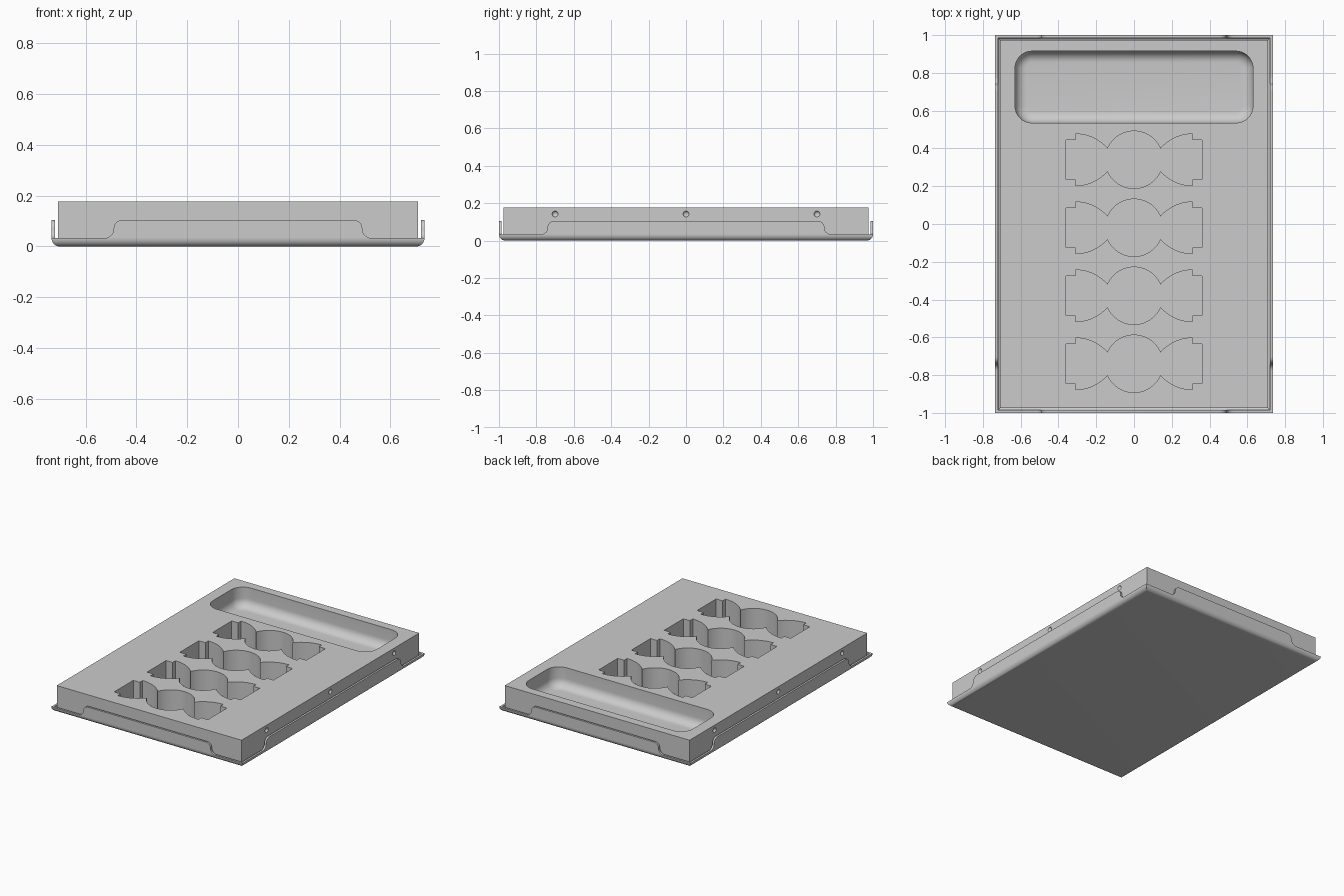
import bpy, bmesh
from math import sin, cos, pi, radians, sqrt, atan2
from mathutils import Vector

cube = bpy.data.objects.get("Cube")
if cube:
    bpy.data.objects.remove(cube)

HX, HY = 0.735, 1.0      # tray half sizes
BEND = 0.033             # outer bend radius of the tray
SHEET = 0.014            # sheet thickness
TOP = 0.177              # top of the insert

grey = bpy.data.materials.new("light grey")
grey.use_nodes = True
COLOUR = (0.6, 0.6, 0.6, 1)
grey.diffuse_color = COLOUR
grey.node_tree.nodes["Principled BSDF"].inputs["Base Color"].default_value = COLOUR


def finish(name, bm):
    """Turn a bmesh into a shaded object."""
    bmesh.ops.recalc_face_normals(bm, faces=bm.faces)
    mesh = bpy.data.meshes.new(name)
    bm.to_mesh(mesh)
    bm.free()
    mesh.materials.append(grey)
    obj = bpy.data.objects.new(name, mesh)
    bpy.context.collection.objects.link(obj)
    return obj


def shade(obj):
    bpy.ops.object.select_all(action="DESELECT")
    obj.select_set(True)
    bpy.context.view_layer.objects.active = obj
    bpy.ops.object.shade_smooth_by_angle(angle=radians(30))


def loft(name, rings):
    """Skin a list of equal closed rings and cap both ends."""
    bm = bmesh.new()
    loops = [[bm.verts.new(p) for p in ring] for ring in rings]
    for a, b in zip(loops, loops[1:]):
        for i in range(len(a)):
            j = (i + 1) % len(a)
            bm.faces.new((a[i], a[j], b[j], b[i]))
    bm.faces.new(loops[0])
    bm.faces.new(loops[-1])
    return finish(name, bm)


def rectangle(x, y, z):
    return [(-x, -y, z), (x, -y, z), (x, y, z), (-x, y, z)]


def arc(cx, cy, r, start, end, steps):
    return [(cx + r * cos(start + (end - start) * i / steps),
             cy + r * sin(start + (end - start) * i / steps)) for i in range(steps + 1)]


# Tray pan: rounded bottom bend, mitred corners, hollow inside
def bend_rings(radius, inset):
    rings = []
    for i in range(9):
        a = pi / 2 * i / 8
        side = inset + radius * (1 - sin(a))
        rings.append(rectangle(HX - side, HY - side, BEND - radius * cos(a)))
    return rings


tray = loft("tray_pan", bend_rings(BEND, 0) + bend_rings(BEND - SHEET, SHEET)[::-1])
shade(tray)

# Raised tray walls with curved ends
WALL_TOP = 0.105


def wall(name, half, place):
    r = (WALL_TOP - BEND) / 2
    right = arc(half + r, BEND + r, r, -pi / 2, -pi, 8)
    right += arc(half - r, BEND + r, r, 0, pi / 2, 8)[1:]
    outline = right + [(-u, z) for u, z in reversed(right)]
    shade(loft(name, [[place(u, z, d) for u, z in outline] for d in (0, SHEET)]))


for s, side in ((-1, "front"), (1, "back")):
    wall(side + "_wall", 0.49, lambda u, z, d: (u, s * (HY - d), z))
for s, side in ((-1, "right"), (1, "left")):
    wall(side + "_wall", 0.74, lambda u, z, d: (s * (HX - d), u, z))

# Insert block
insert = loft("insert_block", [rectangle(0.71, 0.975, SHEET), rectangle(0.71, 0.975, TOP)])

cutters = []

# Four shaped pockets: a round centre with a stepped lobe on each side
R, CUSP = 0.152, 0.14
rise = sqrt(R * R - CUSP * CUSP)
lobe_x, lobe_r = 0.31, 0.225
lobe_y = rise - sqrt(lobe_r ** 2 - (lobe_x - CUSP) ** 2)
cusp_angle = atan2(rise, CUSP)
quarter = arc(0, 0, R, pi / 2, cusp_angle, 14)
quarter += arc(lobe_x, lobe_y, lobe_r, atan2(rise - lobe_y, CUSP - lobe_x), pi / 2, 12)[1:]
quarter += [(0.31, 0.105), (0.36, 0.105)]
half = quarter + [(x, -y) for x, y in reversed(quarter)]
outline = half + [(-x, y) for x, y in reversed(half)][1:-1]
for i in range(4):
    cy = 0.34 - 0.36 * i
    cutters.append(loft("pocket_cutter", [[(x, y + cy, z) for x, y in outline]
                                          for z in (0.025, TOP + 0.1)]))

# Large compartment with rounded corners and a filleted floor
def rounded_ring(inset, z):
    x, y, r = 0.63 - inset, 0.19 - inset, 0.09 - inset
    pts = []
    for k, (sx, sy) in enumerate(((1, 1), (-1, 1), (-1, -1), (1, -1))):
        pts += arc(sx * (x - r), sy * (y - r), r, k * pi / 2, (k + 1) * pi / 2, 8)
    return [(px, py + 0.725, z) for px, py in pts]


FLOOR, FILLET = 0.04, 0.06
rings = [rounded_ring(FILLET * (1 - sin(a)), FLOOR + FILLET * (1 - cos(a)))
         for a in (pi / 2 * i / 8 for i in range(9))]
cutters.append(loft("compartment_cutter", rings + [rounded_ring(0, TOP + 0.1)]))

# Round dimples along both long sides
for x in (-0.715, 0.715):
    for y in (-0.7, 0, 0.7):
        bm = bmesh.new()
        bmesh.ops.create_uvsphere(bm, u_segments=16, v_segments=10, radius=0.017)
        bmesh.ops.translate(bm, verts=bm.verts, vec=Vector((x, y, 0.142)))
        cutters.append(finish("dimple_cutter", bm))

bpy.context.view_layer.objects.active = insert
for cutter in cutters:
    cutter.hide_render = True
    mod = insert.modifiers.new("cut", "BOOLEAN")
    mod.operation = "DIFFERENCE"
    mod.solver = "EXACT"
    mod.object = cutter
    bpy.ops.object.modifier_apply(modifier=mod.name)
    bpy.data.objects.remove(cutter)
shade(insert)
